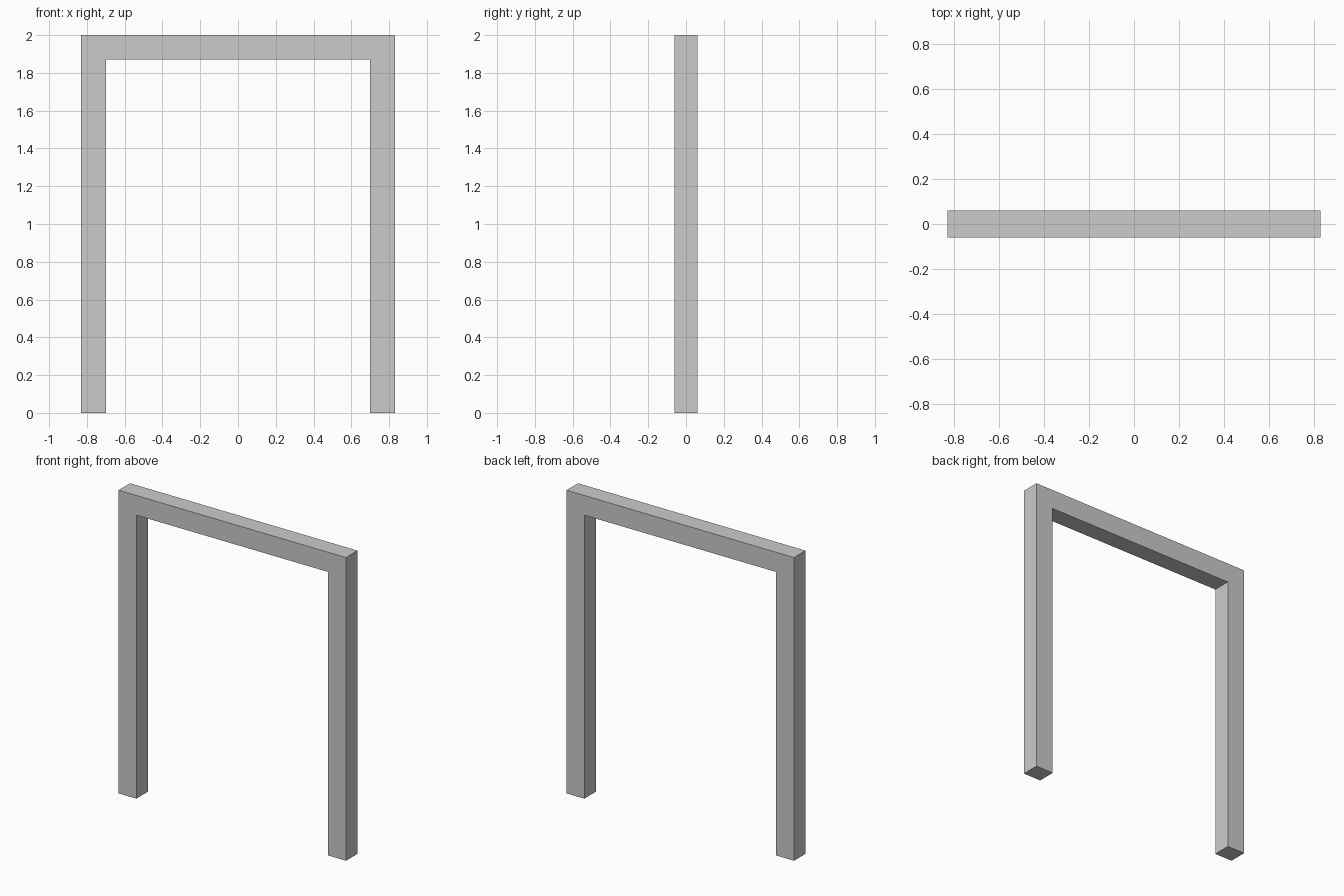
import bpy

if "Cube" in bpy.data.objects:
    bpy.data.objects.remove(bpy.data.objects["Cube"])

HALF_WIDTH, HEIGHT, BAR, DEPTH = 0.83, 2.0, 0.13, 0.12

# Flat frame outline: outer and inner paths running foot, corner, corner, foot
def path(half_width, height):
    return [(-half_width, 0, 0), (-half_width, 0, height),
            (half_width, 0, height), (half_width, 0, 0)]

verts = path(HALF_WIDTH, HEIGHT) + path(HALF_WIDTH - BAR, HEIGHT - BAR)

# Left post, head and right post share mitred corner edges
faces = [(i, i + 4, i + 5, i + 1) for i in range(3)]

mesh = bpy.data.meshes.new("door_frame")
mesh.from_pydata(verts, [], faces)
frame = bpy.data.objects.new("door_frame", mesh)
bpy.context.collection.objects.link(frame)

# Give the frame its depth, centred on y = 0
solid = frame.modifiers.new("depth", 'SOLIDIFY')
solid.thickness = DEPTH
solid.offset = 0
